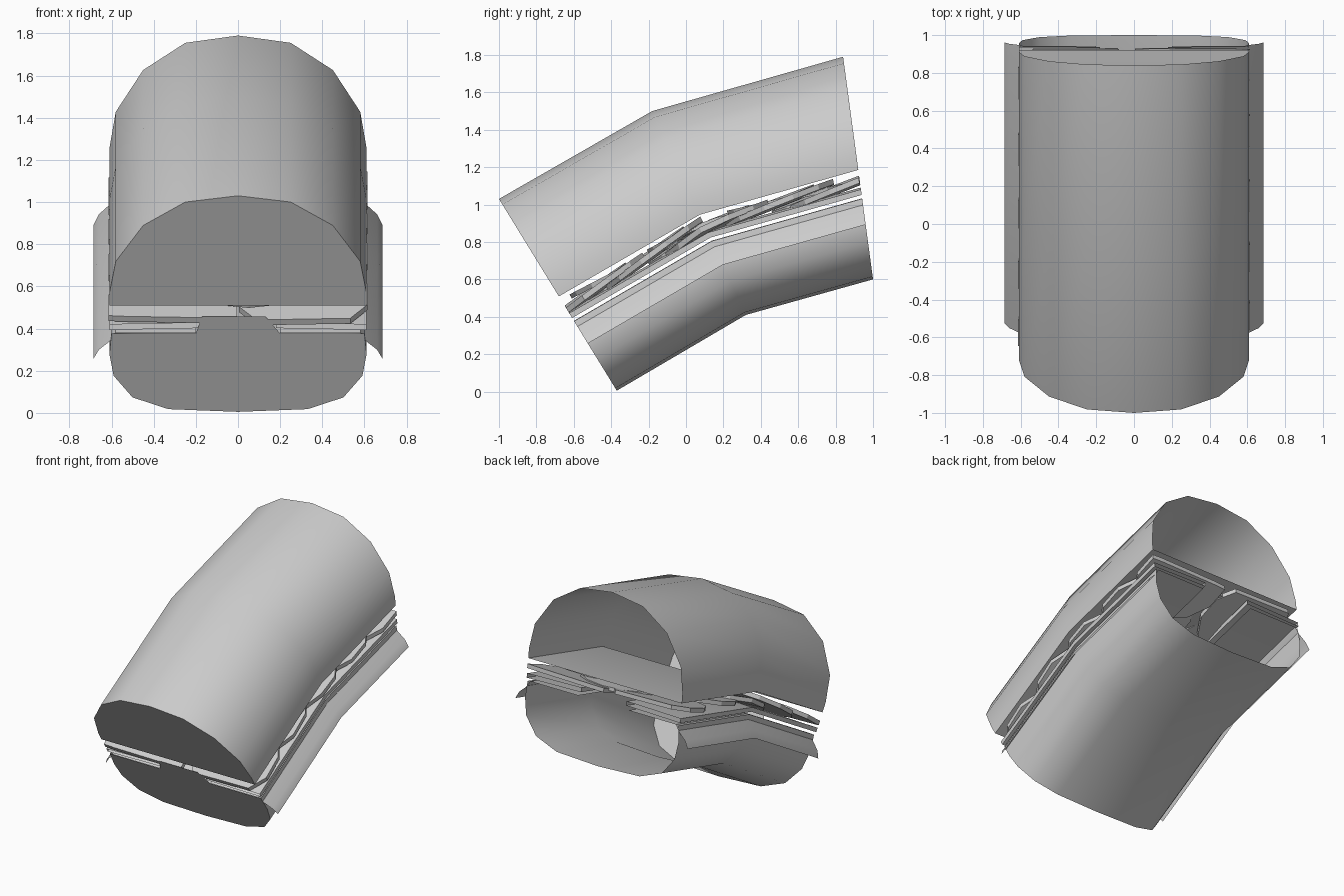
import bpy, math
from mathutils import Vector

if "Cube" in bpy.data.objects:
    bpy.data.objects.remove(bpy.data.objects["Cube"])

# Three cut planes of the bent loaf: (bottom y,z), (top y,z)
FRAMES = [((-0.37, 0.005), (-1.0, 1.03)),
          ((0.32, 0.41), (-0.18, 1.50)),
          ((1.0, 0.60), (0.84, 1.79))]
H = 1.2


def place(x, h, s):
    """Map section coordinates (x, height) at station s (0..2) to the bent loaf."""
    s = min(2.0, max(0.0, s))
    i = min(1, int(s))
    f = s - i

    def at(k):
        b, t = Vector(FRAMES[k][0]), Vector(FRAMES[k][1])
        return b.lerp(t, h / H)
    p = at(i).lerp(at(i + 1), f)
    return (x, p.x, p.y)


def make(name, verts, faces, smooth=True):
    me = bpy.data.meshes.new(name)
    me.from_pydata(verts, [], faces)
    me.validate()
    ob = bpy.data.objects.new(name, me)
    bpy.context.collection.objects.link(ob)
    if smooth:
        bpy.ops.object.select_all(action='DESELECT')
        ob.select_set(True)
        bpy.context.view_layer.objects.active = ob
        bpy.ops.object.shade_smooth_by_angle(angle=math.radians(40))
    return ob


def sweep(name, section, closed=False, cap=None):
    """Sweep a section through the three planes; optional front end face."""
    n = len(section)
    verts = [place(x, h, s) for s in range(3) for x, h in section]
    faces = []
    for s in range(2):
        for i in range(n if closed else n - 1):
            j = (i + 1) % n
            faces.append((s * n + i, s * n + j, (s + 1) * n + j, (s + 1) * n + i))
    if cap:
        base = len(verts)
        verts += [place(x, h, 0) for x, h in cap]
        faces.append(tuple(range(base, len(verts))))
    return make(name, verts, faces)


def mirrored(half):
    """Right-hand points, first one on the centre line, to a full section."""
    return [(-x, h) for x, h in reversed(half[1:])] + half


def slice_disc(name, cx, s0, h0, r, tilt, roll=0.0, n=12, thick=0.03):
    """Thin round slice laid in the filling, trimmed by the end planes."""
    verts = []
    for dh in (0, thick):
        for i in range(n):
            a = 2 * math.pi * (i + 0.5) / n
            dx, ds = r * math.cos(a), r / 0.85 * math.sin(a)
            s = min(2.0, max(0.0, s0 + ds))
            h = h0 + tilt * (s - s0) + roll * dx + dh
            verts.append(place(cx + dx, min(h, 0.585), s))
    faces = [tuple(range(n))[::-1], tuple(range(n, 2 * n))]
    faces += [(i, (i + 1) % n, n + (i + 1) % n, n + i) for i in range(n)]
    make(name, verts, faces, smooth=False)


# Top bread: domed shell with flat underside, closed front, open back
top = mirrored([(0, 1.2), (0.25, 1.165), (0.45, 1.035), (0.58, 0.835),
                (0.61, 0.66), (0.61, 0.59)])
sweep("top_bread", top, closed=True, cap=top)

# Bottom bread: shallow trough with a closed front
bottom = mirrored([(0, 0.0), (0.33, 0.015), (0.50, 0.08), (0.59, 0.20),
                   (0.61, 0.32), (0.60, 0.435)])
sweep("bottom_bread", bottom,
      cap=bottom + [(0.2, 0.435), (0.13, 0.53), (-0.17, 0.53), (-0.2, 0.435)])

# Cheese sheets drooping over both sides of the bottom bread
drape = [(0.20, 0.437), (0.58, 0.437), (0.61, 0.39), (0.66, 0.345), (0.685, 0.295)]
for side, label in ((-1, "left"), (1, "right")):
    sweep("cheese_sheet_" + label, [(side * x, h) for x, h in drape])
    # Lower meat slab along each side
    slab = [(0.18, 0.465), (0.61, 0.455), (0.61, 0.485), (0.18, 0.495)]
    sweep("meat_strip_" + label, [(side * x, h) for x, h in slab], closed=True)

# Overlapping round slices, two rows
for side, label in ((-1, "left"), (1, "right")):
    for k in range(5):
        shift = 0.06 * side
        slice_disc(f"round_slice_{label}_{k}", side * 0.31, 0.16 + 0.42 * k + shift,
                   0.505 + 0.012 * (k % 2), 0.315, 0.09, roll=0.02 * side)

# Wider slices down the middle
for k in range(3):
    slice_disc(f"middle_slice_{k}", 0.05 * (-1) ** k, 0.45 + 0.55 * k, 0.53,
               0.33, -0.04, n=14, thick=0.025)
